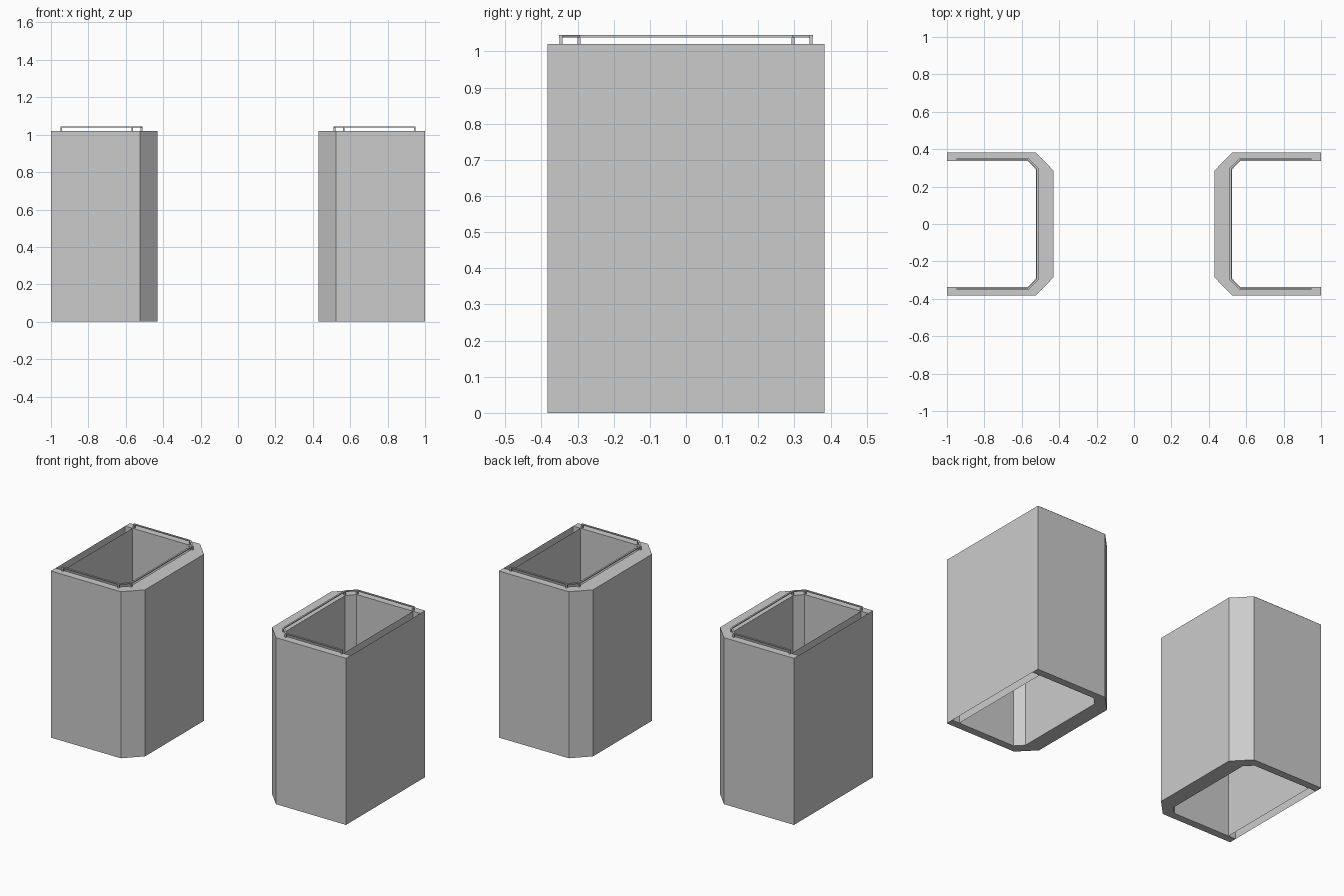
import bpy, bmesh

if "Cube" in bpy.data.objects:
    bpy.data.objects.remove(bpy.data.objects["Cube"])

H = 1.02  # wall height


def make_object(name, bm):
    bmesh.ops.remove_doubles(bm, verts=bm.verts, dist=1e-5)
    bmesh.ops.recalc_face_normals(bm, faces=bm.faces)
    me = bpy.data.meshes.new(name)
    bm.to_mesh(me)
    bm.free()
    ob = bpy.data.objects.new(name, me)
    bpy.context.collection.objects.link(ob)
    return ob


def c_path(end, y, shoulder, x, yc):
    """Open C-shaped path with two chamfered corners."""
    half = [(end, -y), (shoulder, -y), (x, -yc)]
    return half + [(px, -py) for px, py in reversed(half)]


def sweep(bm, side, outer, inner, z0, z1, caps):
    """Strip between two matching paths, extruded from z0 to z1."""
    rings = [[bm.verts.new((side * o[0], o[1], z0)),
              bm.verts.new((side * i[0], i[1], z0)),
              bm.verts.new((side * i[0], i[1], z1)),
              bm.verts.new((side * o[0], o[1], z1))]
             for o, i in zip(outer, inner)]
    for a, b in zip(rings, rings[1:]):
        for k in range(4):
            n = (k + 1) % 4
            bm.faces.new((a[k], a[n], b[n], b[k]))
    if caps:
        bm.faces.new(rings[0])
        bm.faces.new(rings[-1])


def panel(name, x, w, facing):
    """Single upright sheet across the outer side."""
    pts = [(x, -w, 0), (x, w, 0), (x, w, H), (x, -w, H)]
    if facing < 0:
        pts.reverse()
    me = bpy.data.meshes.new(name)
    me.from_pydata(pts, [], [(0, 1, 2, 3)])
    bpy.context.collection.objects.link(bpy.data.objects.new(name, me))


for side, label in ((1, "right"), (-1, "left")):
    # Thick chamfered wall on three sides
    bm = bmesh.new()
    sweep(bm, side, c_path(1, .383, .525, .43, .285),
          c_path(1, .337, .568, .523, .29), 0, H, False)
    make_object(label + "_tower_wall", bm)

    # Outer side: an outer and an inner sheet with an open gap between
    panel(label + "_outer_panel", side * 1.0, .383, side)
    panel(label + "_inner_panel", side * .95, .337, -side)

    # Thin railing along the inner edge of the wall, on short posts
    out = c_path(.95, .351, .564, .511, .298)
    inn = c_path(.95, .341, .568, .521, .294)
    bm = bmesh.new()
    sweep(bm, side, out, inn, 1.039, 1.045, True)
    for (ox, oy), (ix, iy) in zip(out, inn):
        cx, cy = side * (ox + ix) / 2, (oy + iy) / 2
        if ox == .95:
            cx -= side * .005
        post = bmesh.ops.create_cube(bm, size=1)["verts"]
        bmesh.ops.scale(bm, vec=(.009, .009, .0195), verts=post)
        bmesh.ops.translate(bm, vec=(cx, cy, H + .0095), verts=post)
    make_object(label + "_railing", bm)
